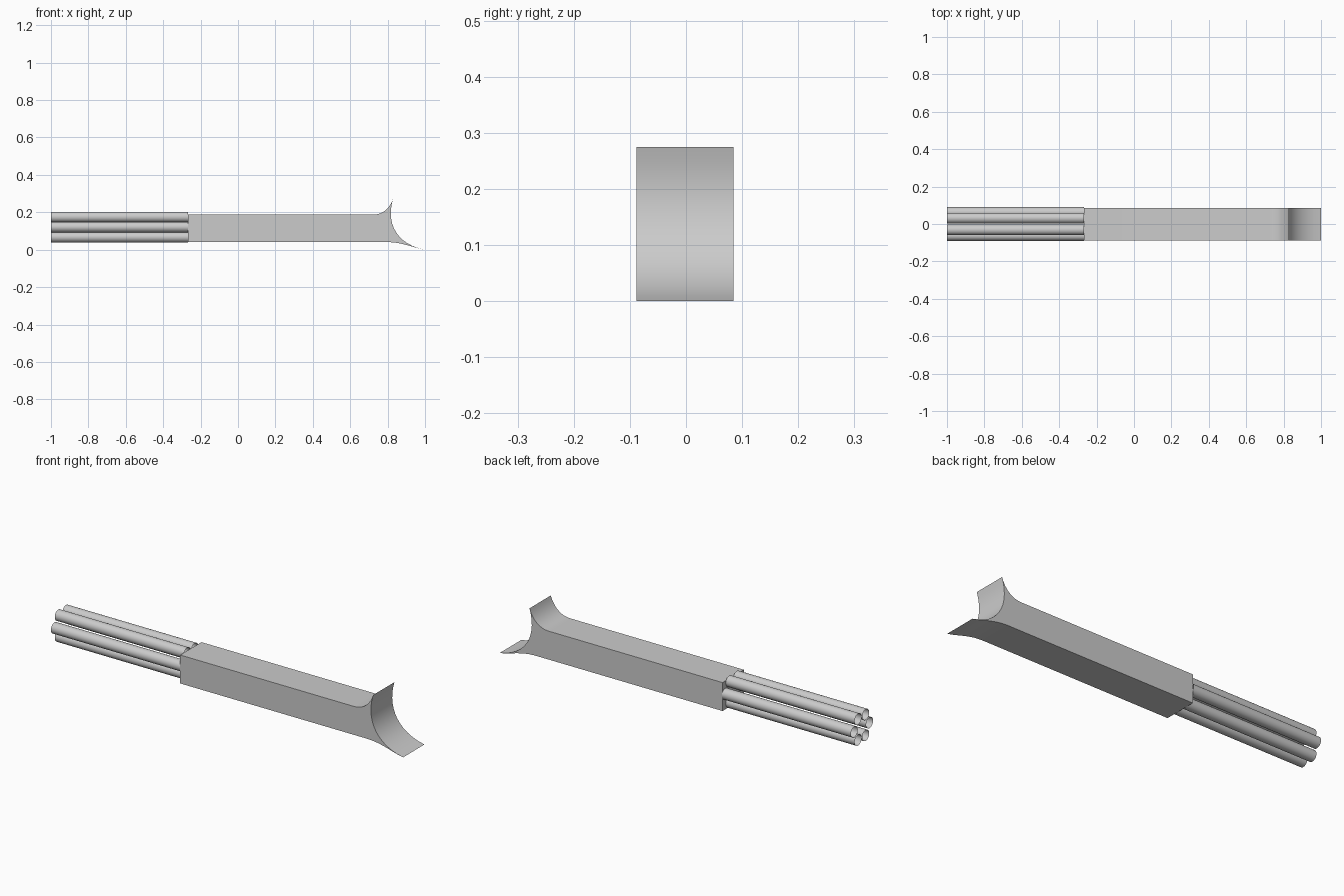
import bpy, bmesh, math
from mathutils import Vector
from mathutils.geometry import interpolate_bezier

if "Cube" in bpy.data.objects:
    bpy.data.objects.remove(bpy.data.objects["Cube"])


def finish(name, bm, angle):
    me = bpy.data.meshes.new(name)
    bmesh.ops.recalc_face_normals(bm, faces=bm.faces[:])
    bm.to_mesh(me)
    bm.free()
    ob = bpy.data.objects.new(name, me)
    bpy.context.collection.objects.link(ob)
    bpy.ops.object.select_all(action='DESELECT')
    ob.select_set(True)
    bpy.context.view_layer.objects.active = ob
    bpy.ops.object.shade_smooth_by_angle(angle=math.radians(angle))
    return ob


def arc(a, b, c, d, n=14):
    pts = [Vector((x, 0, z)) for x, z in (a, b, c, d)]
    return [(p.x, p.z) for p in interpolate_bezier(*pts, n)]


# Stock: side profile with flared, concave shoulder end, extruded in y
top = arc((0.72, 0.187), (0.78, 0.187), (0.815, 0.23), (0.83, 0.275))
butt = arc((0.83, 0.275), (0.79, 0.15), (0.84, 0.03), (1.0, 0.0))
under = arc((1.0, 0.0), (0.93, 0.012), (0.88, 0.041), (0.79, 0.041))
profile = [(-0.267, 0.041), (-0.267, 0.187)] + top + butt[1:] + under[1:]
bm = bmesh.new()
face = bm.faces.new([bm.verts.new((x, -0.088, z)) for x, z in profile])
ext = bmesh.ops.extrude_face_region(bm, geom=[face])
for v in ext['geom']:
    if isinstance(v, bmesh.types.BMVert):
        v.co.y = 0.085
finish("stock", bm, 25)

# Barrels: ring of six open tubes
RING, RAD, SEG = 0.062, 0.028, 32
for i in range(6):
    t = i * math.pi / 3
    cy, cz = RING * math.cos(t), 0.121 + RING * math.sin(t)
    bm = bmesh.new()
    ends = []
    for x in (-1.0, -0.267):
        ends.append([bm.verts.new((x, cy + RAD * math.cos(2 * math.pi * k / SEG),
                                   cz + RAD * math.sin(2 * math.pi * k / SEG)))
                     for k in range(SEG)])
    a, b = ends
    for k in range(SEG):
        j = (k + 1) % SEG
        bm.faces.new((a[k], a[j], b[j], b[k]))
    finish(f"barrel_{i + 1}", bm, 30)
